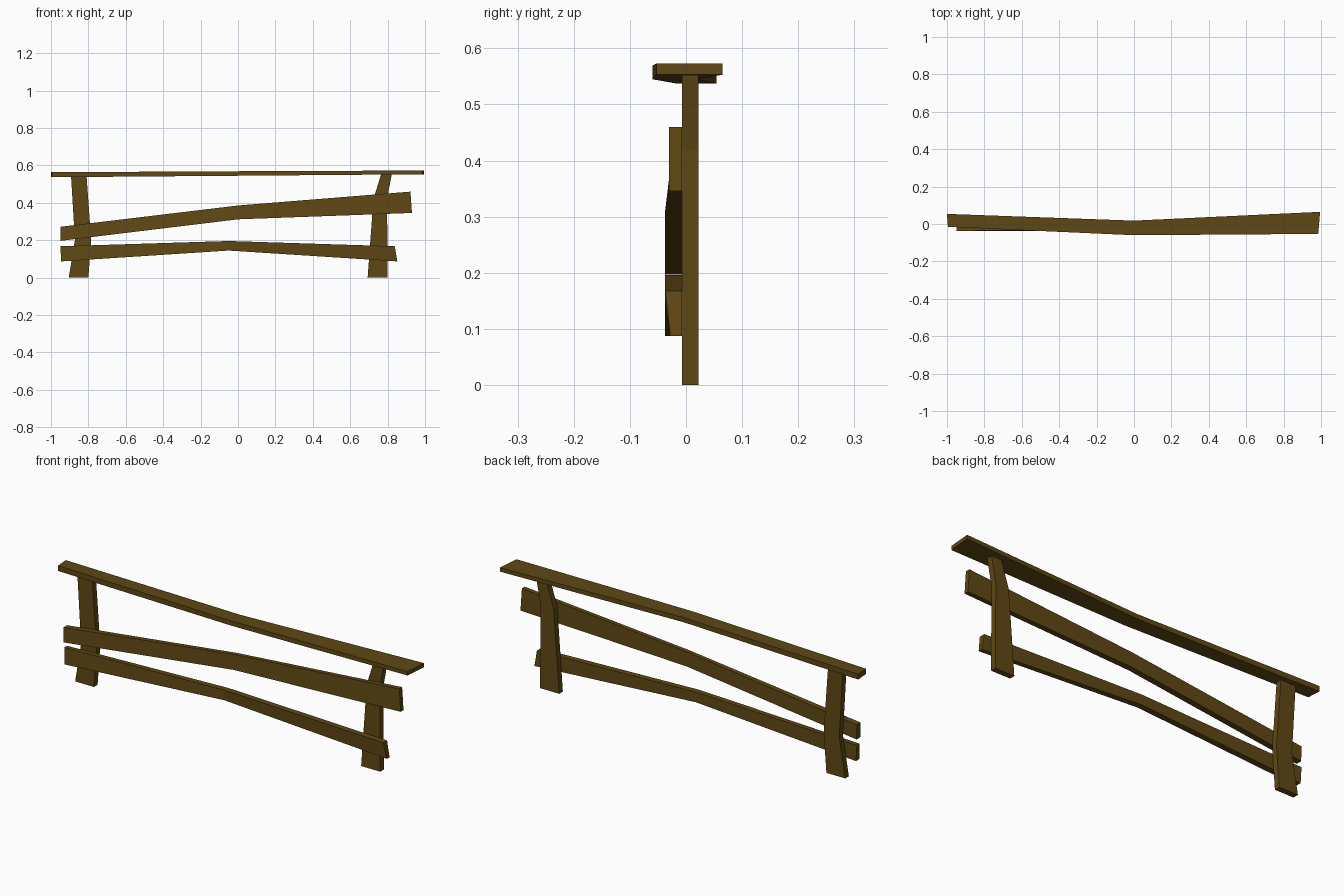
import bpy, bmesh

if "Cube" in bpy.data.objects:
    bpy.data.objects.remove(bpy.data.objects["Cube"])

wood = bpy.data.materials.new("dark brown wood")
wood.diffuse_color = (0.115, 0.064, 0.007, 1)
wood.use_nodes = True
wood.node_tree.nodes["Principled BSDF"].inputs["Base Color"].default_value = wood.diffuse_color


def plank(name, sections):
    """Loft a plank through four-cornered sections and cap both ends."""
    bm = bmesh.new()
    rings = [[bm.verts.new(p) for p in s] for s in sections]
    for a, b in zip(rings, rings[1:]):
        for i in range(4):
            j = (i + 1) % 4
            bm.faces.new((a[i], a[j], b[j], b[i]))
    bm.faces.new(rings[0])
    bm.faces.new(rings[-1])
    bmesh.ops.recalc_face_normals(bm, faces=bm.faces)
    mesh = bpy.data.meshes.new(name)
    bm.to_mesh(mesh)
    bm.free()
    mesh.materials.append(wood)
    bpy.context.collection.objects.link(bpy.data.objects.new(name, mesh))


def rail(name, stations, back):
    """Stations: x bottom, x top, z bottom, z top, front y bottom, front y top."""
    plank(name, [[(xb, yb, zb), (xb, back, zb), (xt, back, zt), (xt, yt, zt)]
                 for xb, xt, zb, zt, yb, yt in stations])


def post(name, stations):
    """Stations: z, left x, right x."""
    plank(name, [[(l, -0.007, z), (r, -0.007, z), (r, 0.022, z), (l, 0.022, z)]
                 for z, l, r in stations])


# Bent posts
post("left_post", [(0, -0.905, -0.80), (0.2, -0.872, -0.785), (0.55, -0.893, -0.81)])
post("right_post", [(0, 0.693, 0.80), (0.42, 0.724, 0.797), (0.553, 0.765, 0.822)])

# Crooked side rails, fixed to the front of the posts
rail("middle_rail", [(-0.948, -0.95, 0.197, 0.272, -0.037, -0.037),
                     (0, 0, 0.312, 0.386, -0.037, -0.028),
                     (0.93, 0.922, 0.346, 0.46, -0.03, -0.03)], -0.007)
rail("lower_rail", [(-0.945, -0.95, 0.087, 0.168, -0.037, -0.029),
                    (-0.05, -0.05, 0.145, 0.196, -0.037, -0.037),
                    (0.852, 0.838, 0.087, 0.168, -0.028, -0.037)], -0.007)

# Flat top rail: x front, x back, y front, y back, z bottom, z top
top = [(-0.995, -1.0, -0.015, 0.054, 0.537, 0.564),
       (0, 0, -0.06, 0.018, 0.545, 0.569),
       (0.985, 0.995, -0.053, 0.065, 0.553, 0.573)]
plank("top_rail", [[(xf, yf, zb), (xb, yb, zb), (xb, yb, zt), (xf, yf, zt)]
                   for xf, xb, yf, yb, zb, zt in top])
